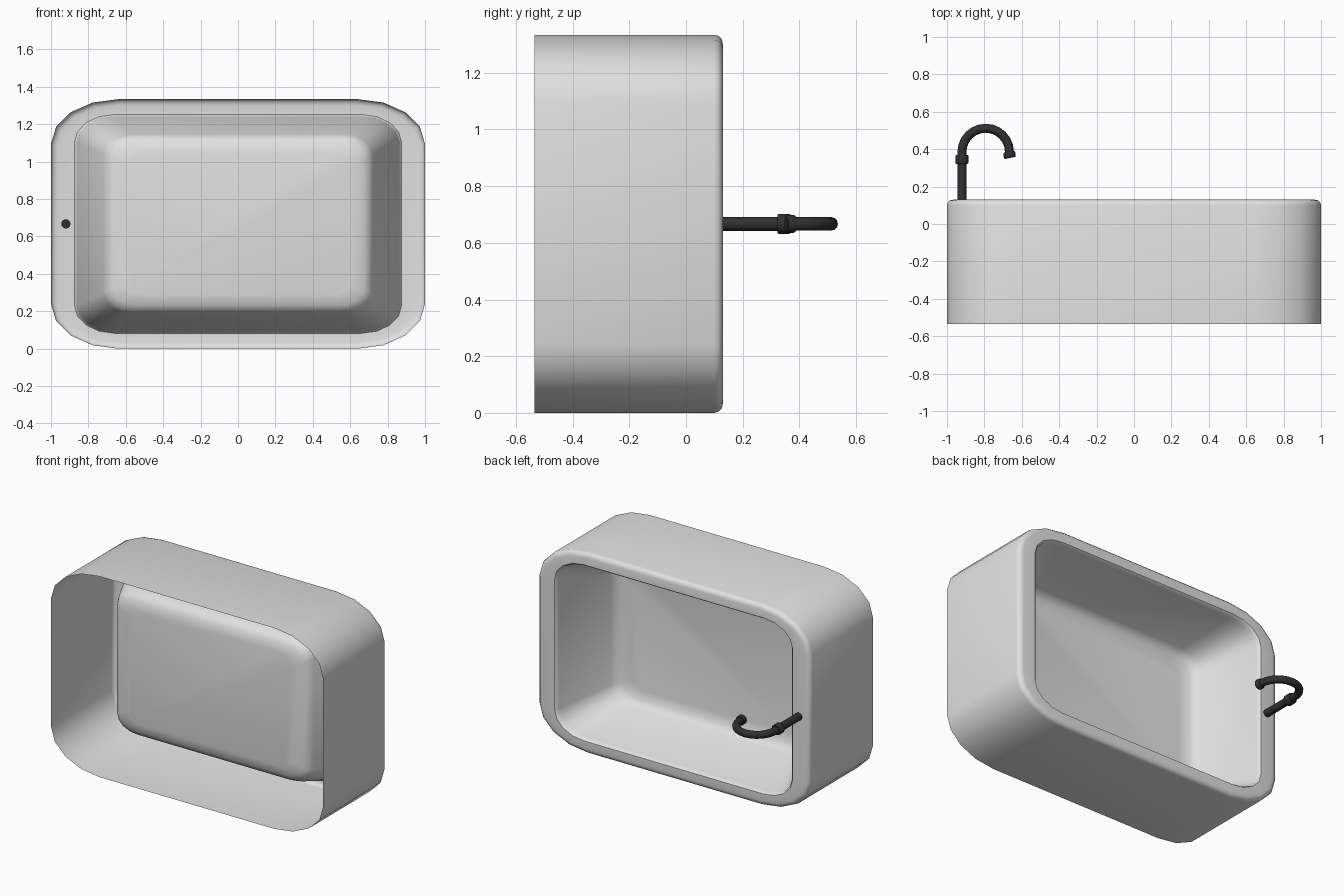
import bpy, bmesh, math
from mathutils import Vector

if "Cube" in bpy.data.objects:
    bpy.data.objects.remove(bpy.data.objects["Cube"])

CZ = 0.667  # height of the tub's middle


def material(name, v):
    m = bpy.data.materials.new(name)
    m.diffuse_color = (v, v, v, 1)
    m.use_nodes = True
    m.node_tree.nodes["Principled BSDF"].inputs["Base Color"].default_value = m.diffuse_color
    return m


white = material("white enamel", 0.75)
black = material("black metal", 0.03)


def loft(name, rings, mat, cap_start, cap_end, angle):
    """Skin a list of closed point rings into one mesh object."""
    bm = bmesh.new()
    vr = [[bm.verts.new(p) for p in ring] for ring in rings]
    n = len(vr[0])
    for a, b in zip(vr, vr[1:]):
        for i in range(n):
            j = (i + 1) % n
            bm.faces.new((a[i], a[j], b[j], b[i]))
    if cap_start:
        bm.faces.new(vr[0][::-1])
    if cap_end:
        bm.faces.new(vr[-1])
    me = bpy.data.meshes.new(name)
    bm.to_mesh(me)
    bm.free()
    me.materials.append(mat)
    ob = bpy.data.objects.new(name, me)
    bpy.context.collection.objects.link(ob)
    bpy.ops.object.select_all(action='DESELECT')
    bpy.context.view_layer.objects.active = ob
    ob.select_set(True)
    bpy.ops.object.shade_smooth_by_angle(angle=math.radians(angle))
    return ob


def rounded_ring(hx, hz, rx, rz, y, seg=4):
    """Rounded rectangle in the xz plane, wound so normals face outward."""
    pts = []
    for q, (sx, sz) in enumerate(((1, 1), (-1, 1), (-1, -1), (1, -1))):
        for k in range(seg + 1):
            a = math.pi / 2 * (q + k / seg)
            pts.append((sx * (hx - rx) + rx * math.cos(a), y,
                        CZ + sz * (hz - rz) + rz * math.sin(a)))
    return pts[::-1]


# Tub: outer skirt, rounded rim, sloping basin walls, filleted floor
sections = [
    (1.00, 0.667, 0.36, 0.24, -0.535),
    (1.00, 0.667, 0.36, 0.24, 0.10),
    (0.996, 0.663, 0.356, 0.237, 0.115),
    (0.985, 0.652, 0.345, 0.23, 0.126),
    (0.965, 0.635, 0.325, 0.215, 0.13),
    (0.875, 0.585, 0.215, 0.15, 0.13),
    (0.863, 0.576, 0.203, 0.14, 0.118),
    (0.86, 0.573, 0.20, 0.137, 0.10),
    (0.72, 0.478, 0.15, 0.11, -0.235),
    (0.705, 0.465, 0.145, 0.105, -0.262),
    (0.67, 0.435, 0.13, 0.09, -0.284),
    (0.60, 0.38, 0.10, 0.07, -0.295),
]
loft("tub", [rounded_ring(*s) for s in sections], white, False, True, 40)


def tube(name, path, sides=12):
    """Round tube in the z = CZ plane along (x, y, radius) points."""
    rings = []
    for i, (x, y, r) in enumerate(path):
        a, b = path[max(i - 1, 0)], path[min(i + 1, len(path) - 1)]
        t = Vector((b[0] - a[0], b[1] - a[1], 0)).normalized()
        side = Vector((t.y, -t.x, 0))
        up = side.cross(t)
        rings.append([Vector((x, y, CZ)) + r * (math.cos(k * math.tau / sides) * side
                      - math.sin(k * math.tau / sides) * up) for k in range(sides)])
    # keep faces pointing out of the tube
    ob = loft(name, rings, black, True, True, 40)
    bm = bmesh.new()
    bm.from_mesh(ob.data)
    bmesh.ops.recalc_face_normals(bm, faces=bm.faces)
    bm.to_mesh(ob.data)
    bm.free()


# Tap: straight stem, collar, curved spout and outlet ring
X = -0.92
tube("tap_stem", [(X, 0.12, 0.025), (X, 0.34, 0.025)])
tube("tap_collar", [(X, 0.322, 0.031), (X, 0.327, 0.035), (X, 0.365, 0.035), (X, 0.370, 0.031)])
R, cx, cy = 0.127, -0.793, 0.385
arc = [(X, 0.35, 0.024)]
for k in range(13):
    a = math.pi * (1 - k / 12)
    arc.append((cx + R * math.cos(a), cy + R * math.sin(a), 0.024))
tube("tap_spout", arc)
tube("tap_outlet", [(-0.668, 0.386, 0.028), (-0.667, 0.380, 0.032),
                    (-0.664, 0.358, 0.032), (-0.663, 0.353, 0.028)])
